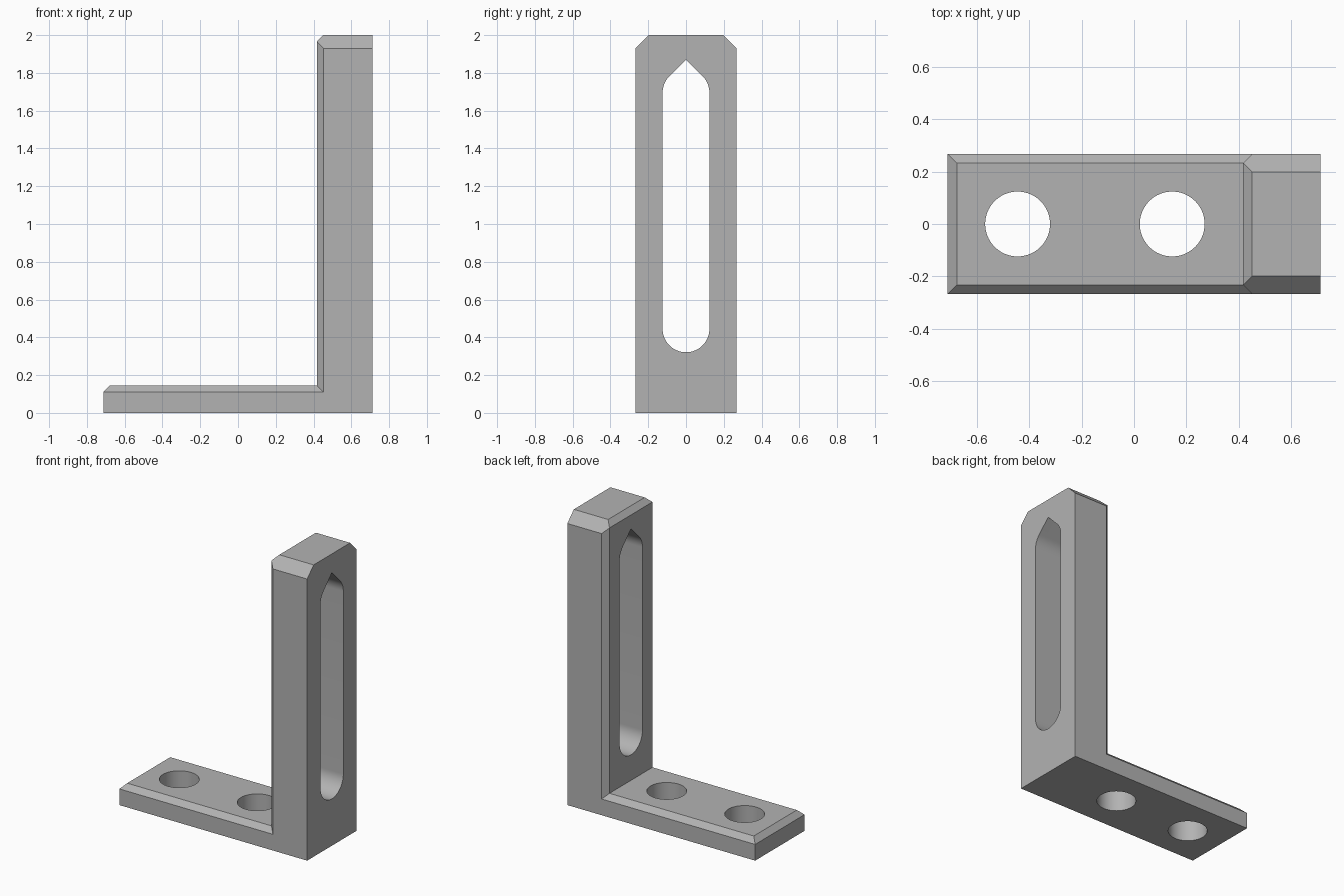
import bpy, bmesh, math

cube = bpy.data.objects.get("Cube")
if cube:
    bpy.data.objects.remove(cube, do_unlink=True)

L, D, H = 0.712, 0.268, 2.0      # half length, half depth, height
BASE, INNER, C = 0.146, 0.417, 0.035   # base thickness, upright inner face, chamfer
R = 0.124                        # hole and slot radius

grey = bpy.data.materials.new("plain grey")
grey.use_nodes = True
grey.diffuse_color = (0.45, 0.45, 0.45, 1)
grey.node_tree.nodes["Principled BSDF"].inputs["Base Color"].default_value = grey.diffuse_color


def loft(name, rings):
    """Closed solid through matching rings of points."""
    bm = bmesh.new()
    loops = [[bm.verts.new(p) for p in ring] for ring in rings]
    n = len(loops[0])
    for a, b in zip(loops, loops[1:]):
        for i in range(n):
            j = (i + 1) % n
            bm.faces.new((a[i], a[j], b[j], b[i]))
    bm.faces.new(loops[0])
    bm.faces.new(loops[-1])
    bmesh.ops.remove_doubles(bm, verts=bm.verts[:], dist=0.0005)
    bmesh.ops.dissolve_limit(bm, angle_limit=0.01, verts=bm.verts[:], edges=bm.edges[:])
    bmesh.ops.recalc_face_normals(bm, faces=bm.faces[:])
    mesh = bpy.data.meshes.new(name)
    bm.to_mesh(mesh)
    bm.free()
    mesh.materials.append(grey)
    obj = bpy.data.objects.new(name, mesh)
    bpy.context.collection.objects.link(obj)
    return obj


def section(y, inset, top, top_x, inner_top):
    """L-shaped slice; inset is 0 at the sides and C inside the chamfers."""
    ix, bz = INNER + C - inset, BASE - C + inset
    pts = [(-L, 0), (L, 0), (L, top), (top_x, top), (ix, inner_top),
           (ix, bz), (-L + inset, bz), (-L, BASE - C)]
    return [(x, y, z) for x, z in pts]


# Chamfered L bracket, mirrored front to back
half = [(D, 0, H - 2 * C, INNER + C, H - 2 * C),
        (D - C, C, H - C, INNER, H - C),
        (D - 2 * C, C, H, INNER + C, H - C)]
rings = [section(-y, *rest) for y, *rest in half]
rings += [section(*s) for s in reversed(half)]
bracket = loft("bracket", rings)


def arc(start, end, steps):
    return [math.radians(start + (end - start) * i / steps) for i in range(steps + 1)]


# Cutters: two round holes in the foot, one teardrop slot in the upright
cutters = []
for name, cx in (("outer_hole_cutter", -0.445), ("inner_hole_cutter", 0.146)):
    circle = [(cx + R * math.cos(a), R * math.sin(a)) for a in arc(0, 360, 64)[:-1]]
    cutters.append(loft(name, [[(x, y, z) for x, y in circle] for z in (-0.1, 0.3)]))

low, high = 0.445, 1.695
slot = [(R * math.cos(a), low + R * math.sin(a)) for a in arc(180, 360, 32)]
slot += [(R * math.cos(a), high + R * math.sin(a)) for a in arc(0, 45, 8)]
slot += [(0, high + R * math.sqrt(2))]
slot += [(R * math.cos(a), high + R * math.sin(a)) for a in arc(135, 180, 8)]
cutters.append(loft("slot_cutter", [[(x, y, z) for y, z in slot] for x in (0.3, 0.9)]))

for cutter in cutters:
    cut = bracket.modifiers.new(cutter.name, "BOOLEAN")
    cut.operation = "DIFFERENCE"
    cut.solver = "EXACT"
    cut.object = cutter

# Apply the cuts and remove the helpers
bpy.context.view_layer.objects.active = bracket
bracket.select_set(True)
for mod in list(bracket.modifiers):
    bpy.ops.object.modifier_apply(modifier=mod.name)
for cutter in cutters:
    bpy.data.objects.remove(cutter, do_unlink=True)

bpy.ops.object.shade_smooth_by_angle(angle=math.radians(25))
